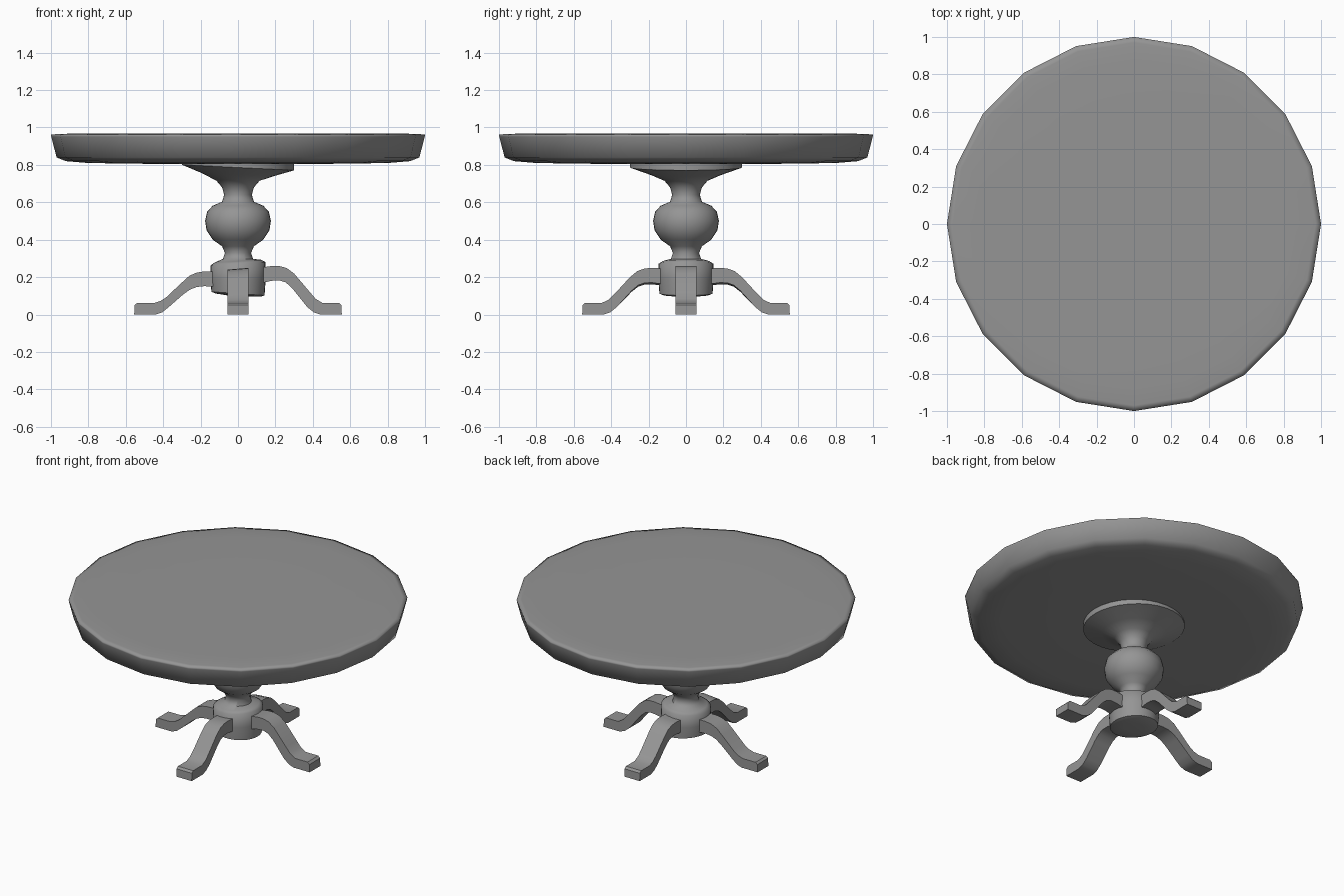
import bpy
import bmesh
import math

cube = bpy.data.objects.get("Cube")
if cube:
    bpy.data.objects.remove(cube, do_unlink=True)

# One plain grey finish for the whole table
grey = bpy.data.materials.new("plain grey")
grey.use_nodes = True
colour = (0.3, 0.3, 0.3, 1)
grey.diffuse_color = colour
grey.node_tree.nodes["Principled BSDF"].inputs["Base Color"].default_value = colour


def finish(name, bm, angle):
    bmesh.ops.recalc_face_normals(bm, faces=bm.faces)
    mesh = bpy.data.meshes.new(name)
    bm.to_mesh(mesh)
    bm.free()
    mesh.materials.append(grey)
    obj = bpy.data.objects.new(name, mesh)
    bpy.context.collection.objects.link(obj)
    bpy.ops.object.select_all(action="DESELECT")
    obj.select_set(True)
    bpy.context.view_layer.objects.active = obj
    bpy.ops.object.shade_smooth_by_angle(angle=math.radians(angle))
    return obj


def lathe(name, profile, sides, angle):
    """Turn a profile of (radius, height, sideways slope) points, capped at both ends."""
    bm = bmesh.new()
    rings = []
    for r, z, slope in profile:
        ring = []
        for i in range(sides):
            a = math.tau * i / sides
            x, y = r * math.cos(a), r * math.sin(a)
            ring.append(bm.verts.new((x, y, z + slope * x)))
        rings.append(ring)
    for low, high in zip(rings, rings[1:]):
        for i in range(sides):
            j = (i + 1) % sides
            bm.faces.new((low[i], low[j], high[j], high[i]))
    bm.faces.new(rings[0])
    bm.faces.new(rings[-1])
    return finish(name, bm, angle)


# Twenty-sided top with a softly rounded rim
lathe("tabletop", [(0.5, 0.806, 0), (0.8, 0.81, 0), (0.92, 0.82, 0), (0.97, 0.84, 0),
                   (0.998, 0.95, 0), (1.0, 0.961, 0), (0.97, 0.965, 0),
                   (0.86, 0.968, 0), (0.5, 0.968, 0)], 20, 180)

# Turned column: hub, neck, bulb and flared cap, slightly uneven by hand
lathe("pedestal", [(0.06, 0.1, -0.05), (0.12, 0.104, -0.07), (0.142, 0.112, -0.07),
                   (0.148, 0.19, 0), (0.146, 0.272, 0.06), (0.125, 0.285, 0.06),
                   (0.08, 0.298, 0), (0.07, 0.33, 0), (0.085, 0.365, 0),
                   (0.135, 0.4, 0), (0.168, 0.45, 0), (0.176, 0.5, 0),
                   (0.165, 0.55, 0), (0.135, 0.582, 0), (0.085, 0.603, 0),
                   (0.074, 0.64, 0), (0.085, 0.68, 0), (0.115, 0.715, 0),
                   (0.19, 0.747, -0.04), (0.3, 0.786, -0.05), (0.3, 0.807, 0)], 32, 60)

# Curved legs: side outline as (reach, height)
LEG = [(0.1, 0.24), (0.18, 0.245), (0.22, 0.242), (0.26, 0.228), (0.3, 0.195),
       (0.385, 0.105), (0.415, 0.078), (0.45, 0.062), (0.54, 0.062), (0.553, 0.05),
       (0.555, 0.0), (0.44, 0.0), (0.405, 0.012), (0.37, 0.04), (0.29, 0.125),
       (0.255, 0.153), (0.22, 0.165), (0.18, 0.166), (0.1, 0.155)]


def leg(name, turn):
    bm = bmesh.new()
    c, s = round(math.cos(turn)), round(math.sin(turn))
    sides = []
    for w in (-0.055, 0.055):
        side = []
        for reach, z in LEG:
            x, y = reach * c - w * s, reach * s + w * c
            tilt = 0.08 * x * min(1, max(0, (z - 0.06) / 0.1))
            side.append(bm.verts.new((x, y, z + tilt)))
        sides.append(side)
    a, b = sides
    for i in range(len(LEG)):
        j = (i + 1) % len(LEG)
        bm.faces.new((a[i], a[j], b[j], b[i]))
    bm.faces.new(a)
    bm.faces.new(b)
    finish(name, bm, 40)


for k, place in enumerate(("left", "back", "right", "front")):
    leg(place + "_leg", k * math.pi / 2)
